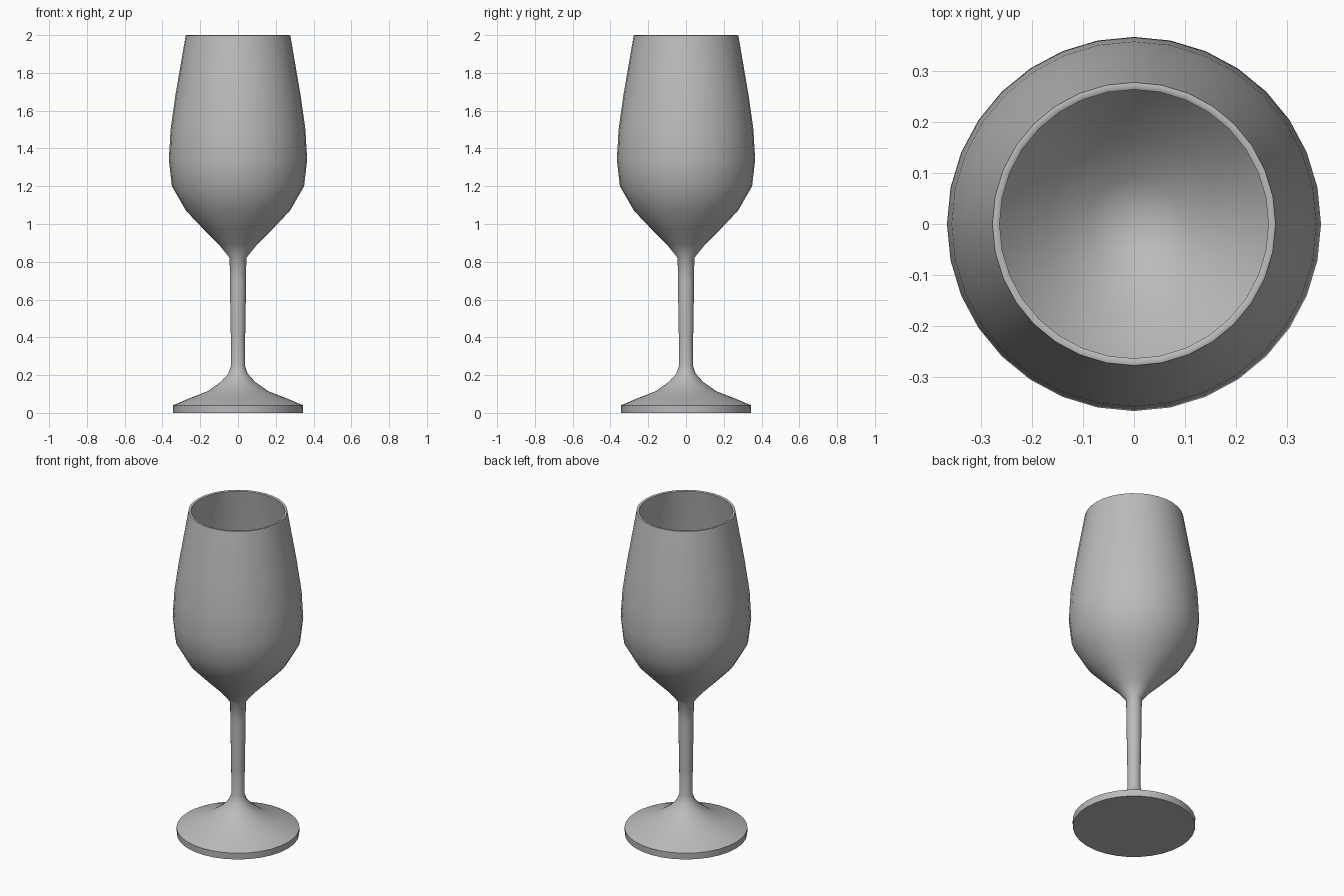
import bpy
import bmesh
from math import cos, sin, tau, radians

SIDES = 32

cube = bpy.data.objects.get("Cube")
if cube:
    bpy.data.objects.remove(cube)

grey = bpy.data.materials.new("plain_grey")
grey.use_nodes = True
colour = (0.5, 0.5, 0.5, 1)
grey.diffuse_color = colour
grey.node_tree.nodes["Principled BSDF"].inputs["Base Color"].default_value = colour


def lathe(name, profile):
    """Turn a (radius, height) profile around z; radius 0 makes a pole."""
    bm = bmesh.new()
    rings = []
    for r, z in profile:
        if r == 0:
            rings.append([bm.verts.new((0, 0, z))] * SIDES)
        else:
            rings.append([bm.verts.new((r * cos(tau * i / SIDES), r * sin(tau * i / SIDES), z))
                          for i in range(SIDES)])
    for low, high in zip(rings, rings[1:]):
        for i in range(SIDES):
            j = (i + 1) % SIDES
            corners = dict.fromkeys((low[i], low[j], high[j], high[i]))
            bm.faces.new(list(corners))
    bmesh.ops.recalc_face_normals(bm, faces=bm.faces)
    mesh = bpy.data.meshes.new(name)
    bm.to_mesh(mesh)
    bm.free()
    mesh.materials.append(grey)
    obj = bpy.data.objects.new(name, mesh)
    bpy.context.collection.objects.link(obj)
    bpy.ops.object.select_all(action="DESELECT")
    obj.select_set(True)
    bpy.context.view_layer.objects.active = obj
    bpy.ops.object.shade_smooth_by_angle(angle=radians(50))
    return obj


# Foot and stem, from the underside up to the base of the bowl
foot = [(0, 0), (0.343, 0), (0.345, 0.04), (0.25, 0.08), (0.16, 0.115),
        (0.09, 0.165), (0.05, 0.21), (0.037, 0.25)]
stem = [(0.038, 0.4), (0.043, 0.7), (0.044, 0.82)]

# Bowl outside, rounded rim, then the inside down to the centre
bowl_outer = [(0.1, 0.89), (0.18, 0.97), (0.275, 1.07), (0.35, 1.2),
              (0.366, 1.34), (0.357, 1.5), (0.33, 1.69), (0.277, 1.998)]
rim = [(0.27, 2.0), (0.263, 1.996)]
bowl_inner = [(0.316, 1.69), (0.343, 1.5), (0.351, 1.34), (0.336, 1.21),
              (0.265, 1.085), (0.17, 0.985), (0.09, 0.905), (0, 0.87)]

lathe("wine_glass", foot + stem + bowl_outer + rim + bowl_inner)
